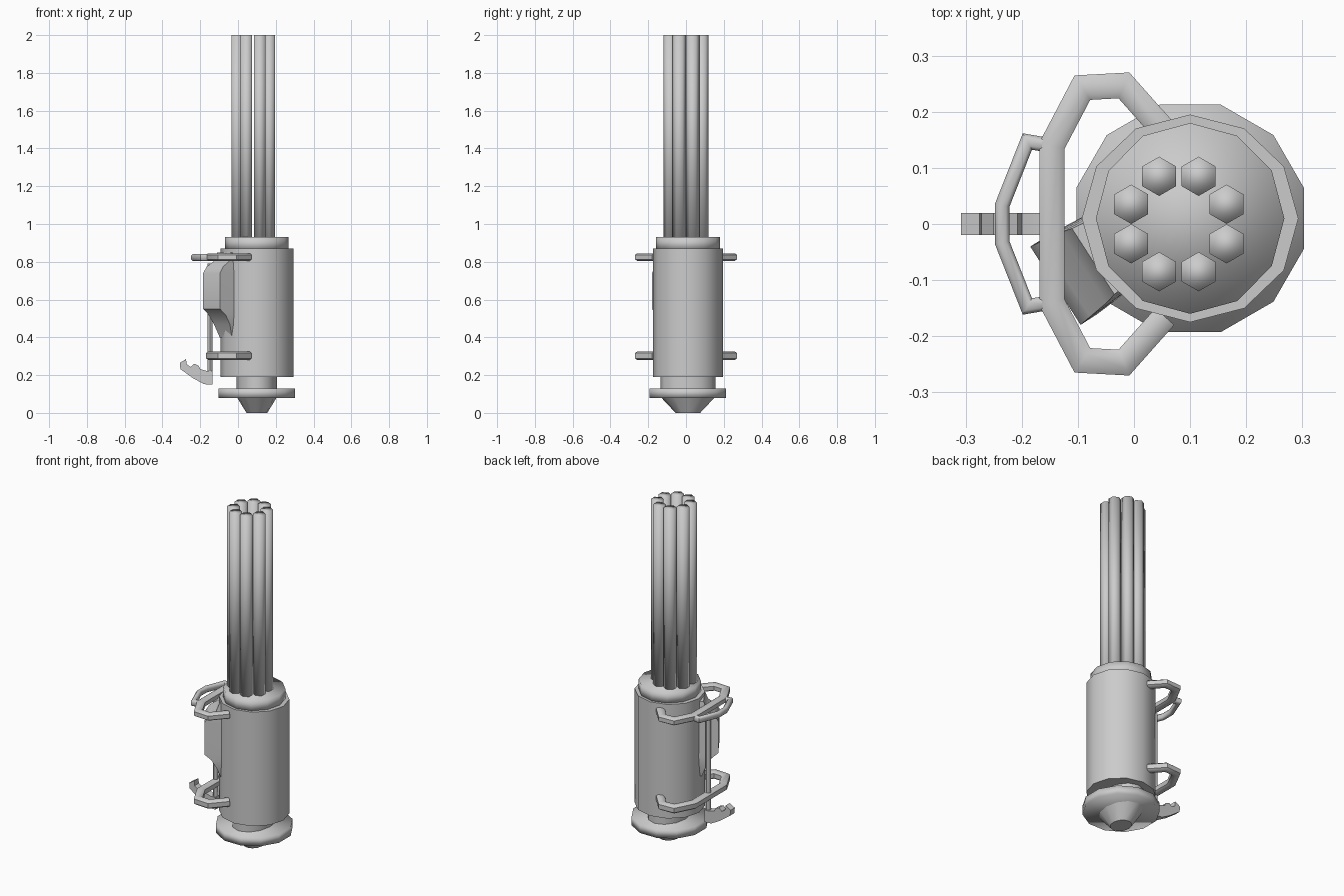
import bpy, bmesh, math
from mathutils import Vector

if "Cube" in bpy.data.objects:
    bpy.data.objects.remove(bpy.data.objects["Cube"])


def finish(name, bm, angle=None):
    """Turn a bmesh into a smooth object; an angle keeps sharper edges crisp."""
    bmesh.ops.recalc_face_normals(bm, faces=bm.faces)
    mesh = bpy.data.meshes.new(name)
    bm.to_mesh(mesh)
    bm.free()
    obj = bpy.data.objects.new(name, mesh)
    bpy.context.collection.objects.link(obj)
    for o in bpy.context.selected_objects:
        o.select_set(False)
    obj.select_set(True)
    bpy.context.view_layer.objects.active = obj
    if angle is None:
        bpy.ops.object.shade_smooth()
    else:
        bpy.ops.object.shade_smooth_by_angle(angle=math.radians(angle))
    return obj


def loft(name, loops, angle=None, closed=False):
    """Skin equal-length point loops into a capped (or ring-shaped) solid."""
    bm = bmesh.new()
    rings = [[bm.verts.new(p) for p in loop] for loop in loops]
    n = len(rings[0])
    pairs = list(zip(rings, rings[1:]))
    if closed:
        pairs.append((rings[-1], rings[0]))
    for a, b in pairs:
        for i in range(n):
            j = (i + 1) % n
            bm.faces.new((a[i], a[j], b[j], b[i]))
    if not closed:
        bm.faces.new(rings[0])
        bm.faces.new(rings[-1])
    return finish(name, bm, angle)


def ellipse(cx, cy, rx, ry, z, n, turn=0.0):
    return [(cx + rx * math.cos(turn + math.tau * i / n),
             cy + ry * math.sin(turn + math.tau * i / n), z) for i in range(n)]


def drum(name, rows, n, turn=0.0, angle=None, cx=0.1, cy=0.01):
    """rows: (z, radius x, radius y)"""
    return loft(name, [ellipse(cx, cy, rx, ry, z, n, turn) for z, rx, ry in rows], angle)


def bar(name, path, width, z0, z1):
    """Flat mitred bar following a path in plan, slightly chamfered."""
    pts = [Vector(p) for p in path]
    loops, zm, zh = [], (z0 + z1) / 2, (z1 - z0) / 2
    section = [(-1, -.6), (-.5, -1), (.5, -1), (1, -.6), (1, .6), (.5, 1), (-.5, 1), (-1, .6)]
    for i, p in enumerate(pts):
        d0 = (p - pts[i - 1]).normalized() if i else (pts[1] - p).normalized()
        d1 = (pts[i + 1] - p).normalized() if i + 1 < len(pts) else d0
        t = (d0 + d1).normalized()
        side = Vector((-t.y, t.x)) * (width / 2 / max(t.dot(d0), 0.5))
        loops.append([(p.x + side.x * s, p.y + side.y * s, zm + zh * h) for s, h in section])
    return loft(name, loops, 50)


def mirrored(half):
    return half + [(x, -y) for x, y in reversed(half)]


# Main housing, its top collar, and the foot assembly
drum("housing", [(0.19, 0.193, 0.185), (0.87, 0.193, 0.185)], 12, angle=40)
drum("top_collar", [(0.86, 0.168, 0.17), (0.93, 0.168, 0.17)], 12)
drum("neck", [(0.12, 0.107, 0.145), (0.20, 0.107, 0.145)], 12, angle=40)
drum("base_flange", [(0.08, 0.21, 0.21), (0.13, 0.21, 0.21)], 12, math.pi / 12)
drum("base_cone", [(0.0, 0.055, 0.065), (0.085, 0.107, 0.145)], 12, angle=40)

# Ring of eight hexagonal barrels
for k in range(8):
    a = math.radians(22.5 + 45 * k)
    drum(f"barrel_{k + 1}", [(0.90, 0.035, 0.035), (2.0, 0.035, 0.035)], 6, math.pi / 6,
         cx=0.08 + 0.092 * math.cos(a), cy=0.092 * math.sin(a))

# Two carrying hoops, the upper one with an outer grip
hoop = mirrored([(0.055, 0.165), (-0.018, 0.247), (-0.092, 0.243), (-0.146, 0.14)])
bar("upper_hoop", hoop, 0.045, 0.805, 0.845)
bar("lower_hoop", hoop, 0.045, 0.28, 0.325)
bar("upper_grip", mirrored([(-0.15, 0.14), (-0.19, 0.147), (-0.235, 0.033)]), 0.026, 0.805, 0.84)

# Feed box on the side: plan section scaled outward along its height
out = Vector((-0.84, -0.54))
tan = Vector((-out.y, out.x))
mid = Vector((-0.14, -0.11))
box = []
for z, inset, half in [(0.40, 0.09, 0.06), (0.47, 0.065, 0.078), (0.52, 0.035, 0.083),
                       (0.55, 0.0, 0.083), (0.74, 0.0, 0.083), (0.775, 0.022, 0.08),
                       (0.80, 0.06, 0.075), (0.85, 0.08, 0.07)]:
    face, root = mid - out * inset, mid - out * 0.16
    box.append([(*(face + tan * half), z), (*(face - tan * half), z),
                (*(root - tan * (half - 0.01)), z), (*(root + tan * (half - 0.01)), z)])
loft("feed_box", box, 40)

# Rod down from the feed box to the hooked lever
loft("lever_rod", [ellipse(-0.148, 0, 0.014, 0.016, z, 8) for z in (0.19, 0.79)], 50)
lever = [(-0.135, 0.15), (-0.18, 0.152), (-0.24, 0.185), (-0.305, 0.232), (-0.308, 0.265),
         (-0.275, 0.285), (-0.272, 0.257), (-0.25, 0.243), (-0.232, 0.26), (-0.208, 0.25),
         (-0.2, 0.232), (-0.165, 0.222), (-0.135, 0.222)]
loft("hook_lever", [[(x, y, z) for x, z in lever] for y in (-0.02, 0.02)], 40)
